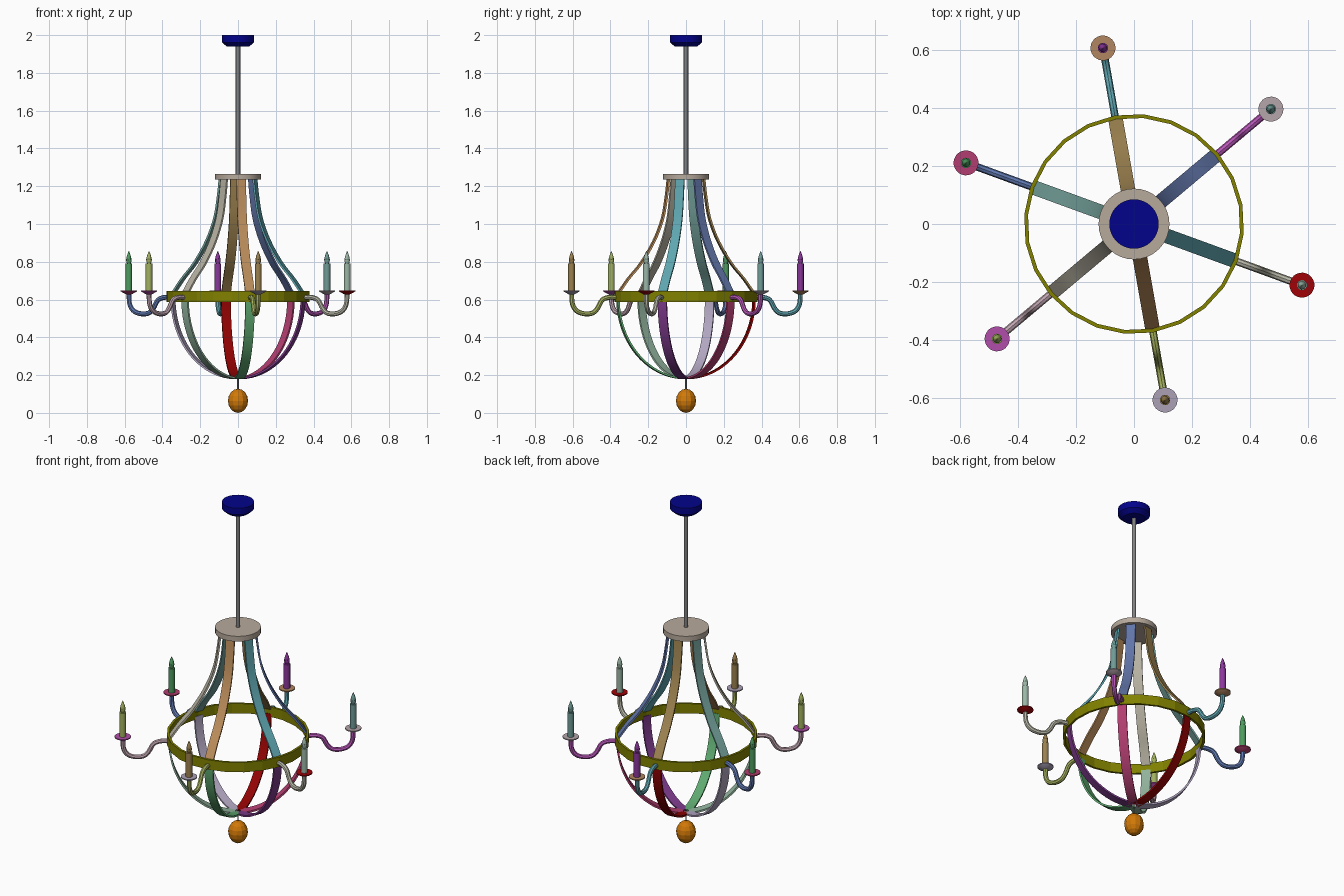
import bpy, bmesh
from math import sin, cos, pi, radians
from mathutils import Vector

if "Cube" in bpy.data.objects:
    bpy.data.objects.remove(bpy.data.objects["Cube"])


def colour(ob, code):
    mat = bpy.data.materials.new(ob.name + "_colour")
    rgb = [(int(code[i:i + 2], 16) / 255) ** 2.2 for i in (0, 2, 4)]
    mat.diffuse_color = (*rgb, 1)
    mat.use_nodes = True
    mat.node_tree.nodes["Principled BSDF"].inputs["Base Color"].default_value = mat.diffuse_color
    ob.data.materials.append(mat)


def finish(bm, name, code, smooth=True):
    bmesh.ops.recalc_face_normals(bm, faces=bm.faces)
    me = bpy.data.meshes.new(name)
    bm.to_mesh(me)
    bm.free()
    ob = bpy.data.objects.new(name, me)
    bpy.context.collection.objects.link(ob)
    colour(ob, code)
    if smooth:
        bpy.ops.object.select_all(action='DESELECT')
        ob.select_set(True)
        bpy.context.view_layer.objects.active = ob
        bpy.ops.object.shade_smooth_by_angle(angle=radians(35))
    return ob


def lathe(name, profile, sides, code, smooth=True, closed=False):
    """Revolve (radius, z) points about z; open profiles get flat caps."""
    bm = bmesh.new()
    rings = [[bm.verts.new((r * cos(2 * pi * i / sides), r * sin(2 * pi * i / sides), z))
              for i in range(sides)] for r, z in profile]
    pairs = list(zip(rings, rings[1:])) + ([(rings[-1], rings[0])] if closed else [])
    for a, b in pairs:
        for i in range(sides):
            j = (i + 1) % sides
            bm.faces.new((a[i], a[j], b[j], b[i]))
    if not closed:
        bm.faces.new(rings[0])
        bm.faces.new(rings[-1])
    bmesh.ops.remove_doubles(bm, verts=bm.verts, dist=1e-5)
    return finish(bm, name, code, smooth)


def spline(pts, steps):
    """Smooth curve through (radius, z) points."""
    p = [Vector(q) for q in pts]
    p = [2 * p[0] - p[1]] + p + [2 * p[-1] - p[-2]]
    out = []
    for a, b, c, d in zip(p, p[1:], p[2:], p[3:]):
        for k in range(steps):
            t = k / steps
            out.append(0.5 * (2 * b + (c - a) * t + (2 * a - 5 * b + 4 * c - d) * t * t
                              + (3 * b - a - 3 * c + d) * t ** 3))
    return out + [p[-2]]


def sweep(name, path, section, code):
    """Sweep a (normal, sideways) section along a path in the xz plane."""
    bm = bmesh.new()
    rings = []
    for i, p in enumerate(path):
        t = (path[min(i + 1, len(path) - 1)] - path[max(i - 1, 0)]).normalized()
        rings.append([bm.verts.new((p.x - t.y * u, v, p.y + t.x * u)) for u, v in section])
    n = len(section)
    for a, b in zip(rings, rings[1:]):
        for i in range(n):
            j = (i + 1) % n
            bm.faces.new((a[i], a[j], b[j], b[i]))
    bm.faces.new(rings[0])
    bm.faces.new(rings[-1])
    return finish(bm, name, code)


# Central parts
lathe("ceiling_canopy", [(.06, 1.94), (.085, 1.962), (.085, 2.0)], 32, "0A0A8A")
lathe("hanging_rod", [(.012, 1.25), (.012, 1.95)], 12, "808080")
lathe("top_hub", [(.122, 1.235), (.122, 1.266)], 32, "B5A89A")
ring = lathe("band_ring", [(.366, .588), (.379, .588), (.379, .645), (.366, .645)], 24,
             "808000", smooth=False, closed=True)
ring.rotation_euler.z = radians(10)
lathe("finial_stem", [(.004, .11), (.004, .19)], 8, "808080")
lathe("finial_ball", [(.053 * sin(pi * k / 8), .064 - .064 * cos(pi * k / 8)) for k in range(9)],
      12, "D07810", smooth=False)

# Paths and sections shared by the six repeated spokes
strap = [(-.005, -.025), (.005, -.025), (.005, .025), (-.005, .025)]
tube = [(.013 * cos(pi * k / 4), .013 * sin(pi * k / 4)) for k in range(8)]
upper_path = spline([(.095, 1.24), (.105, 1.15), (.126, 1.03), (.172, .91),
                     (.24, .795), (.31, .71), (.363, .635)], 4)
lower_path = [Vector((.366 * cos(a), .605 - .422 * sin(a)))
              for a in [radians(88 * k / 20) for k in range(21)]]
arm_path = spline([(.37, .61), (.41, .612), (.45, .598), (.475, .555), (.50, .53),
                   (.54, .524), (.585, .538), (.61, .575), (.615, .635)], 4)

upper_cols = ["6275A8", "9A8050", "6F9A94", "B5B0A0", "B98B5B", "5FA5AF"]
lower_cols = ["B0406F", "900A0A", "B0A5C0", "8FB09A", "5FA870", "7A3C88"]
arm_cols = ["B858B8", "60A5B0", "6078B0", "C0A5B0", "A5B060", "B5B5A5"]
dish_cols = ["B5A5AA", "B08560", "B0406F", "B050A8", "AAA0B5", "A00A10"]
candle_cols = ["6F9A94", "8A3A9A", "4F9A60", "A0B060", "9A8050", "9AB5A5"]

for k in range(6):
    ang = radians(40 + 60 * k)
    # Straps and curved arm
    parts = [sweep(f"upper_strap_{k + 1}", upper_path, strap, upper_cols[k]),
             sweep(f"lower_strap_{k + 1}", lower_path, strap, lower_cols[k]),
             sweep(f"candle_arm_{k + 1}", arm_path, tube, arm_cols[k])]
    for ob in parts:
        ob.rotation_euler.z = ang
    # Drip dish, candle and flame bulb
    holder = [lathe(f"drip_dish_{k + 1}", [(.016, .628), (.043, .643), (.043, .649)], 24, dish_cols[k]),
              lathe(f"candle_{k + 1}", [(.018, .645), (.018, .79)], 12, candle_cols[k]),
              lathe(f"flame_bulb_{k + 1}", [(.009, .788), (.014, .80), (.015, .812), (.011, .83),
                                            (.005, .847), (.001, .856)], 10, candle_cols[k])]
    for ob in holder:
        ob.location = (.615 * cos(ang), .615 * sin(ang), 0)
        ob.rotation_euler.z = ang
